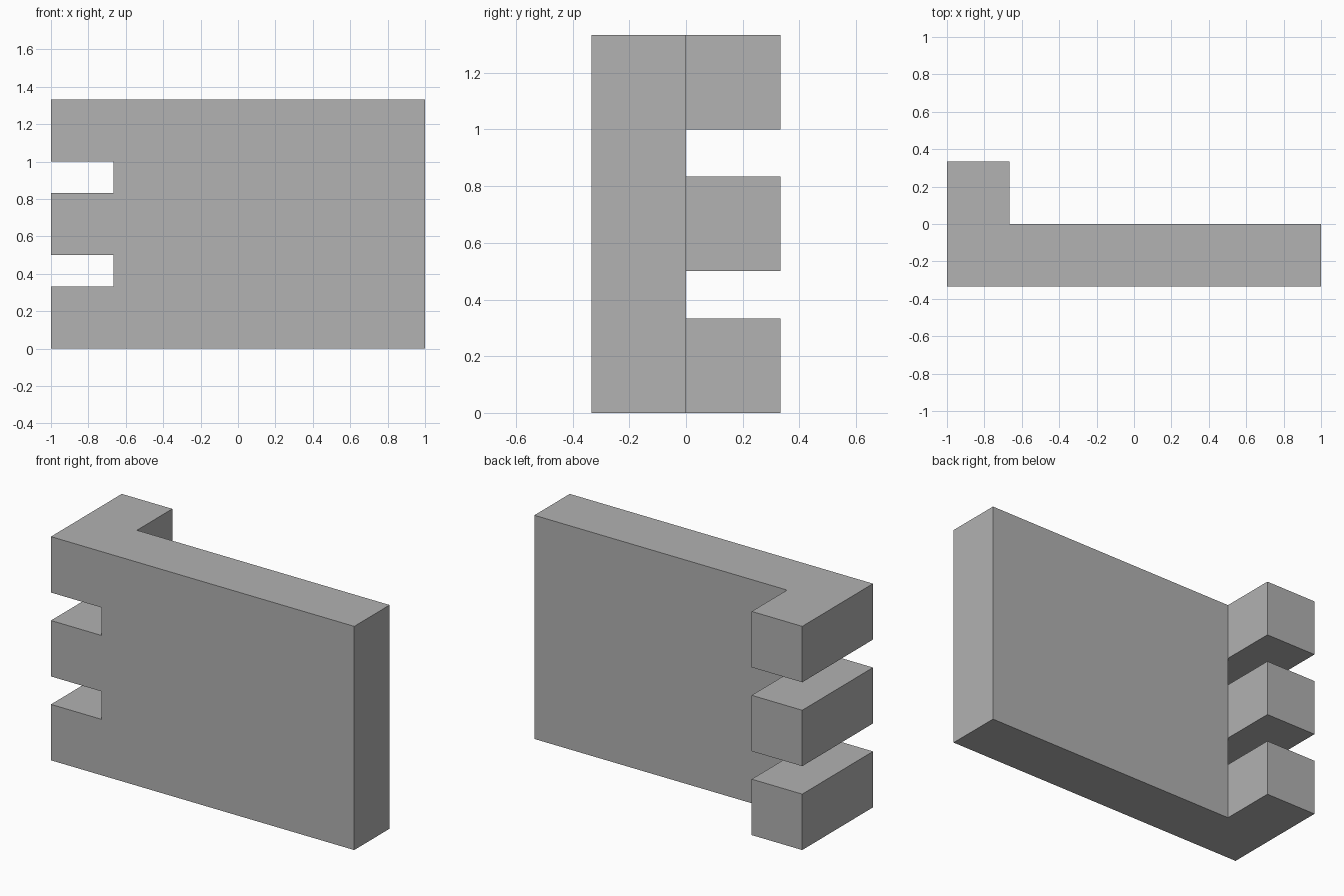
import bpy
import bmesh

cube = bpy.data.objects.get("Cube")
if cube:
    bpy.data.objects.remove(cube, do_unlink=True)

T = 1 / 3          # wall thickness and tooth height
GAP = T / 2        # height of each slot
HEIGHT = 4 * T

grey = bpy.data.materials.new("plain_grey")
grey.use_nodes = True
colour = (0.445, 0.445, 0.445, 1)
grey.diffuse_color = colour
grey.node_tree.nodes["Principled BSDF"].inputs["Base Color"].default_value = colour


def prism(name, outline, z0, z1):
    """Extrude a flat outline from z0 up to z1."""
    bm = bmesh.new()
    face = bm.faces.new([bm.verts.new((x, y, z0)) for x, y in outline])
    up = bmesh.ops.extrude_face_region(bm, geom=[face], use_keep_orig=True)
    for v in up["geom"]:
        if isinstance(v, bmesh.types.BMVert):
            v.co.z = z1
    bmesh.ops.recalc_face_normals(bm, faces=bm.faces)
    mesh = bpy.data.meshes.new(name)
    bm.to_mesh(mesh)
    bm.free()
    mesh.materials.append(grey)
    obj = bpy.data.objects.new(name, mesh)
    bpy.context.collection.objects.link(obj)
    return obj


# L-shaped wall with a short return at the back
wall = prism("notched_corner_wall",
             [(-1, -T), (1, -T), (1, 0), (T - 1, 0), (T - 1, T), (-1, T)], 0, HEIGHT)

# Two slots cut right through the corner
for z in (T, 2 * T + GAP):
    cutter = prism("slot_cutter",
                   [(-2, -1), (T - 1, -1), (T - 1, 1), (-2, 1)], z, z + GAP)
    cutter.hide_render = True
    cut = wall.modifiers.new("slot", 'BOOLEAN')
    cut.operation = 'DIFFERENCE'
    cut.solver = 'EXACT'
    cut.object = cutter
    bpy.context.view_layer.objects.active = wall
    bpy.ops.object.modifier_apply(modifier=cut.name)
    bpy.data.objects.remove(cutter, do_unlink=True)
